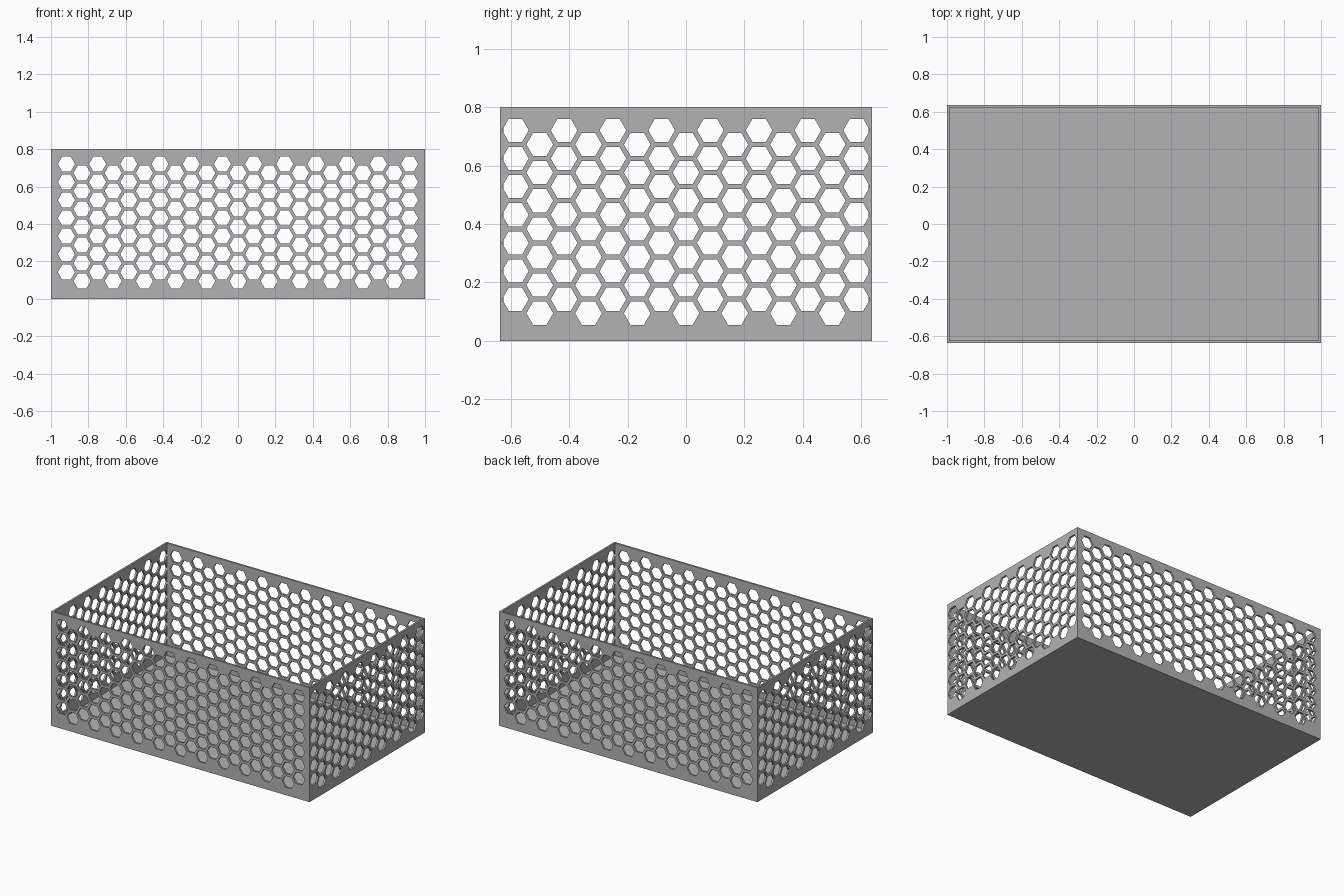
import bpy, bmesh
from math import cos, sin, pi, sqrt
from mathutils import Matrix, Vector

if "Cube" in bpy.data.objects:
    bpy.data.objects.remove(bpy.data.objects["Cube"])

# Overall sizes
HALF_X, HALF_Y, HEIGHT, WALL = 1.0, 0.637, 0.8, 0.0133
# Honeycomb layout
STEP = 0.0834                 # distance between columns
PITCH = STEP * 2 / sqrt(3)    # distance between holes in a column
HOLE_RADIUS = 0.0457
ROWS, LOWEST = 7, 0.0945

grey = bpy.data.materials.new("plain grey")
grey.use_nodes = True
colour = (0.45, 0.45, 0.45, 1)
grey.diffuse_color = colour
grey.node_tree.nodes["Principled BSDF"].inputs["Base Color"].default_value = colour


def make_object(name, bm):
    bmesh.ops.recalc_face_normals(bm, faces=bm.faces)
    mesh = bpy.data.meshes.new(name)
    bm.to_mesh(mesh)
    bm.free()
    mesh.materials.append(grey)
    obj = bpy.data.objects.new(name, mesh)
    bpy.context.collection.objects.link(obj)
    return obj


def add_hole(bm, along, across, z, distance):
    """Hexagonal prism through one wall; 'across' is the wall's outward axis."""
    centre = along[0] + Vector((0, 0, z))
    ring = []
    for i in range(6):
        a = i * pi / 3
        ring.append(bm.verts.new(centre + along[1] * cos(a) * HOLE_RADIUS
                                 + Vector((0, 0, sin(a) * HOLE_RADIUS))
                                 + across * (distance - WALL * 1.3)))
    face = bm.faces.new(ring)
    moved = bmesh.ops.extrude_face_region(bm, geom=[face])["geom"]
    bmesh.ops.translate(bm, vec=across * WALL * 2,
                        verts=[v for v in moved if isinstance(v, bmesh.types.BMVert)])


def honeycomb(name, direction, across, distance, columns):
    """Cutters for a pair of opposite walls; odd columns sit half a pitch higher."""
    bm = bmesh.new()
    for side in (-1, 1):
        for c in range(-columns, columns + 1):
            for r in range(ROWS):
                z = LOWEST + (r + 0.5 * (c % 2)) * PITCH
                add_hole(bm, (direction * c * STEP, direction), across * side, z, distance)
    # The extruded caps leave the starting faces in place, closing each prism
    cutter = make_object(name, bm)
    cutter.hide_render = True
    return cutter


# Open-topped tray: solid block with its top face inset and pushed down
bm = bmesh.new()
bmesh.ops.create_cube(bm, size=1, matrix=Matrix.Translation((0, 0, HEIGHT / 2))
                      @ Matrix.Diagonal((2 * HALF_X, 2 * HALF_Y, HEIGHT, 1)))
top = max(bm.faces, key=lambda f: f.calc_center_median().z)
bmesh.ops.inset_region(bm, faces=[top], thickness=WALL, use_even_offset=True)
inner = bmesh.ops.extrude_face_region(bm, geom=[top])["geom"]
bmesh.ops.delete(bm, geom=[top], context="FACES")
bmesh.ops.translate(bm, vec=(0, 0, WALL - HEIGHT),
                    verts=[v for v in inner if isinstance(v, bmesh.types.BMVert)])
basket = make_object("honeycomb_basket", bm)

# Punch the holes through the long walls, then the short walls
x_axis, y_axis = Vector((1, 0, 0)), Vector((0, 1, 0))
cutters = [honeycomb("long_wall_holes", x_axis, y_axis, HALF_Y, 11),
           honeycomb("short_wall_holes", y_axis, x_axis, HALF_X, 7)]
bpy.context.view_layer.objects.active = basket
for cutter in cutters:
    mod = basket.modifiers.new(cutter.name, "BOOLEAN")
    mod.operation, mod.solver, mod.object = "DIFFERENCE", "EXACT", cutter
    bpy.ops.object.modifier_apply(modifier=mod.name)
    bpy.data.objects.remove(cutter)
